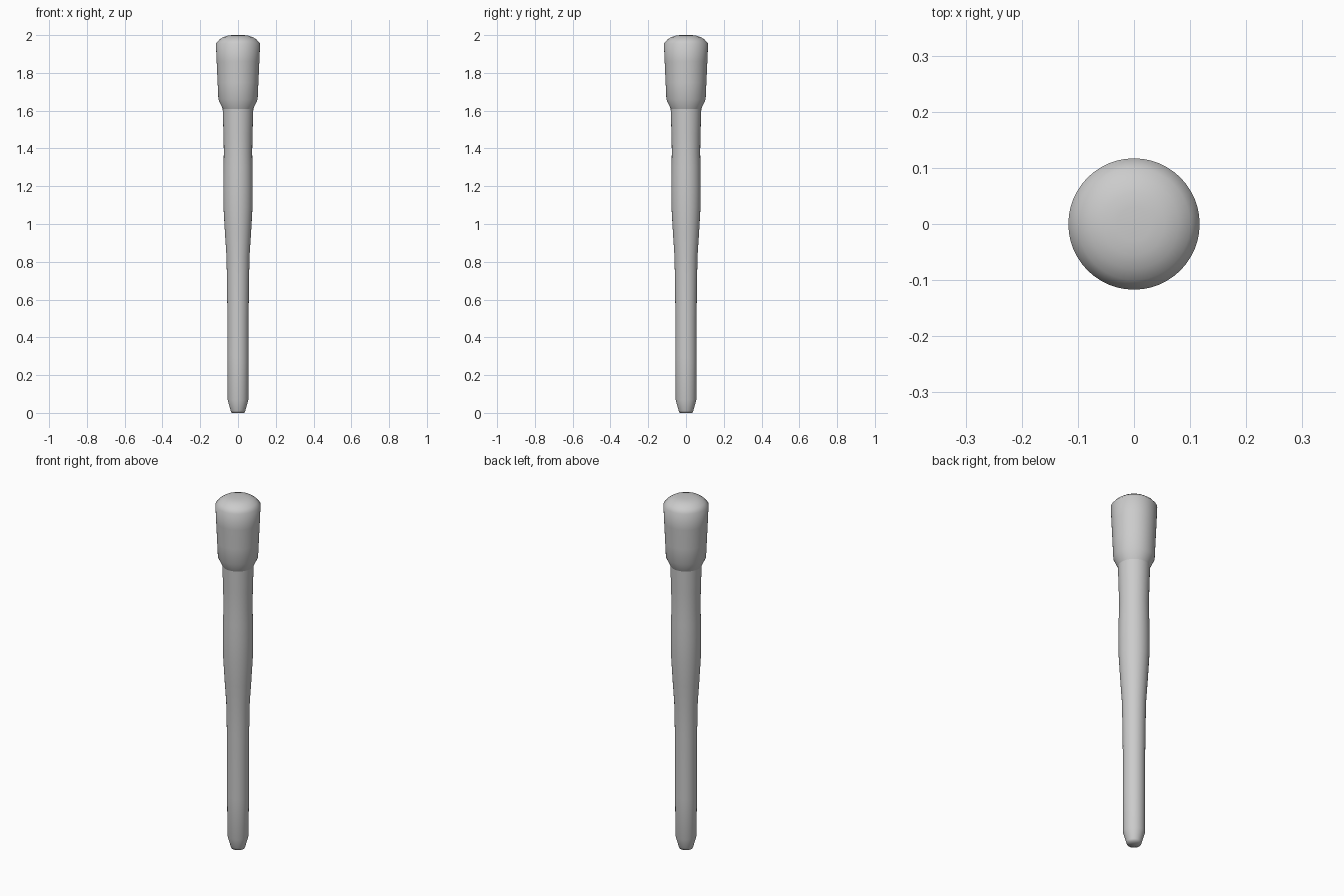
import bpy, bmesh
from math import cos, sin, tau

if "Cube" in bpy.data.objects:
    bpy.data.objects.remove(bpy.data.objects["Cube"])

SIDES = 48


def lathe(name, profile):
    """Revolve (radius, z) points about z; a zero radius closes the end."""
    bm = bmesh.new()
    rings = []
    for r, z in profile:
        n = SIDES if r > 0 else 1
        rings.append([bm.verts.new((r * cos(tau * i / SIDES), r * sin(tau * i / SIDES), z))
                      for i in range(n)])
    for a, b in zip(rings, rings[1:]):
        for i in range(SIDES):
            j = (i + 1) % SIDES
            quad = [a[i % len(a)], a[j % len(a)], b[j % len(b)], b[i % len(b)]]
            bm.faces.new(list(dict.fromkeys(quad)))
    bmesh.ops.recalc_face_normals(bm, faces=bm.faces)
    for f in bm.faces:
        f.smooth = True
    mesh = bpy.data.meshes.new(name)
    bm.to_mesh(mesh)
    bm.free()
    obj = bpy.data.objects.new(name, mesh)
    bpy.context.collection.objects.link(obj)
    return obj


# Slim handle with a tapered foot and a gentle swell at the grip
lathe("handle", [
    (0, 0), (0.034, 0), (0.039, 0.012), (0.055, 0.07), (0.056, 0.30),
    (0.056, 0.50), (0.058, 0.68), (0.061, 0.83), (0.069, 0.95),
    (0.077, 1.09), (0.078, 1.20), (0.077, 1.30), (0.075, 1.38),
    (0.077, 1.48), (0.081, 1.61)])

# Wider flared head with a domed top
lathe("head", [
    (0.081, 1.61), (0.104, 1.66), (0.108, 1.75), (0.113, 1.86),
    (0.117, 1.955), (0.100, 1.975), (0.080, 1.989), (0.055, 1.997),
    (0.030, 2.0), (0, 2.0)])
